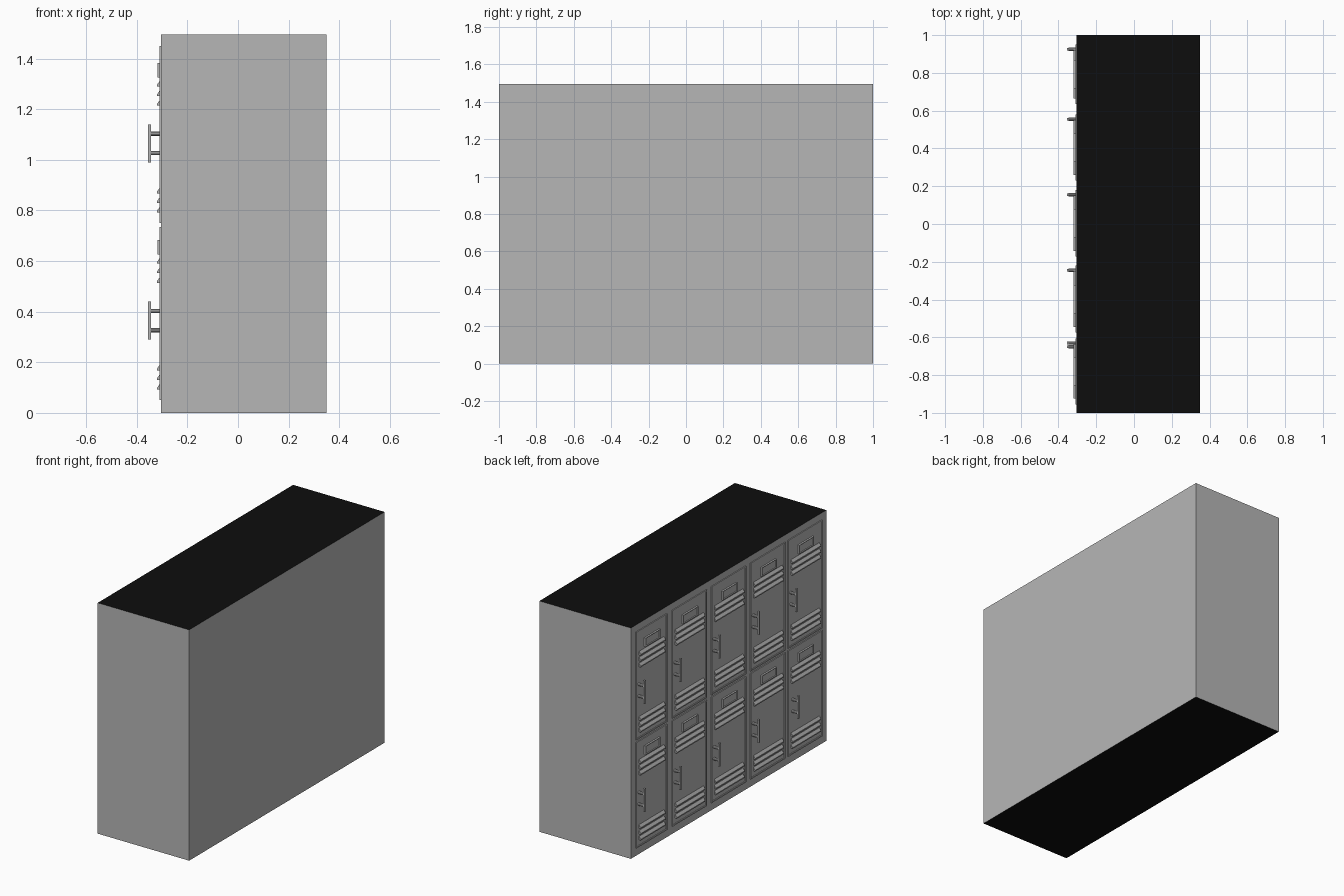
import bpy, bmesh, math
from mathutils import Matrix, Vector

cube = bpy.data.objects.get("Cube")
if cube:
    bpy.data.objects.remove(cube, do_unlink=True)


def material(name, value):
    m = bpy.data.materials.new(name)
    m.use_nodes = True
    col = (value, value, value, 1)
    m.diffuse_color = col
    m.node_tree.nodes["Principled BSDF"].inputs["Base Color"].default_value = col
    return m


GREY = material("painted grey", 0.47)
BLACK = material("black", 0.004)
FACE = -0.305      # plane of the cabinet face that carries the doors
SKIN = FACE - 0.006  # outer surface of a door


def finish(bm, name, *mats):
    bmesh.ops.recalc_face_normals(bm, faces=bm.faces)
    mesh = bpy.data.meshes.new(name)
    bm.to_mesh(mesh)
    bm.free()
    for m in mats:
        mesh.materials.append(m)
    ob = bpy.data.objects.new(name, mesh)
    bpy.context.collection.objects.link(ob)
    return ob


def add_box(bm, lo, hi):
    lo, hi = Vector(lo), Vector(hi)
    mat = Matrix.Translation((lo + hi) / 2) @ Matrix.Diagonal((*(hi - lo), 1))
    verts = bmesh.ops.create_cube(bm, size=1, matrix=mat)["verts"]
    return list({f for v in verts for f in v.link_faces})


def outward(faces):
    return [f for f in faces if f.calc_center_median().x == min(
        g.calc_center_median().x for g in faces)]


def framed_box(bm, lo, hi, rim, depth):
    # Box whose outer face has a rim around a shallow sunken panel
    face = outward(add_box(bm, lo, hi))
    bmesh.ops.inset_region(bm, faces=face, thickness=rim)
    bmesh.ops.inset_region(bm, faces=face, thickness=0.002, depth=-depth)


def add_louvre(bm, y0, y1, z):
    # Slanted slat: flush at the top, standing out at the bottom
    profile = [(SKIN + 0.003, z + 0.014), (SKIN - 0.009, z - 0.003),
               (SKIN - 0.009, z - 0.010), (SKIN + 0.003, z - 0.010)]
    a, b = ([bm.verts.new((x, y, h)) for x, h in profile] for y in (y0, y1))
    bm.faces.new(a)
    bm.faces.new(b[::-1])
    for i in range(4):
        j = (i + 1) % 4
        bm.faces.new((a[i], b[i], b[j], a[j]))


# Cabinet body, black on the top and underside
bm = bmesh.new()
for f in add_box(bm, (FACE, -1, 0), (0.35, 1, 1.495)):
    f.material_index = 1 if abs(f.normal.z) > 0.5 else 0
finish(bm, "cabinet_body", GREY, BLACK)

columns = [(0.635, 0.95), (0.23, 0.58), (-0.173, 0.18),
           (-0.575, -0.22), (-0.955, -0.605)]
rows = [("lower", 0.05, 0.735), ("upper", 0.75, 1.45)]

for c, (y0, y1) in enumerate(columns, 1):
    for row, z0, z1 in rows:
        tag = f"_{row}_{c}"
        mid = (y0 + y1) / 2

        # Door panel
        bm = bmesh.new()
        framed_box(bm, (SKIN, y0, z0), (FACE + 0.002, y1, z1), 0.012, 0.003)
        finish(bm, "door" + tag, GREY)

        # Label holder
        bm = bmesh.new()
        framed_box(bm, (SKIN - 0.008, mid - 0.075, z0 + 0.575),
                   (FACE, mid + 0.075, z0 + 0.633), 0.006, 0.005)
        finish(bm, "label_holder" + tag, GREY)

        # Two sets of three vent slats
        bm = bmesh.new()
        for base in (0.052, 0.474):
            for i in range(3):
                add_louvre(bm, y0 + 0.03, y1 - 0.03, z0 + base + i * 0.038)
        finish(bm, "vent_slats" + tag, GREY)

        # Pull handle: upright bar on two round posts
        hy = y1 - (0.045 if c == 5 and row == "lower" else 0.025)
        hz = z0 + 0.315
        bm = bmesh.new()
        add_box(bm, (-0.355, hy - 0.007, hz - 0.075),
                (-0.344, hy + 0.007, hz + 0.075))
        for s in (-1, 1):
            mat = (Matrix.Translation((-0.324, hy, hz + s * 0.038))
                   @ Matrix.Rotation(math.pi / 2, 4, 'Y'))
            bmesh.ops.create_cone(bm, cap_ends=True, segments=10, radius1=0.009,
                                  radius2=0.009, depth=0.044, matrix=mat)
        finish(bm, "handle" + tag, GREY)
